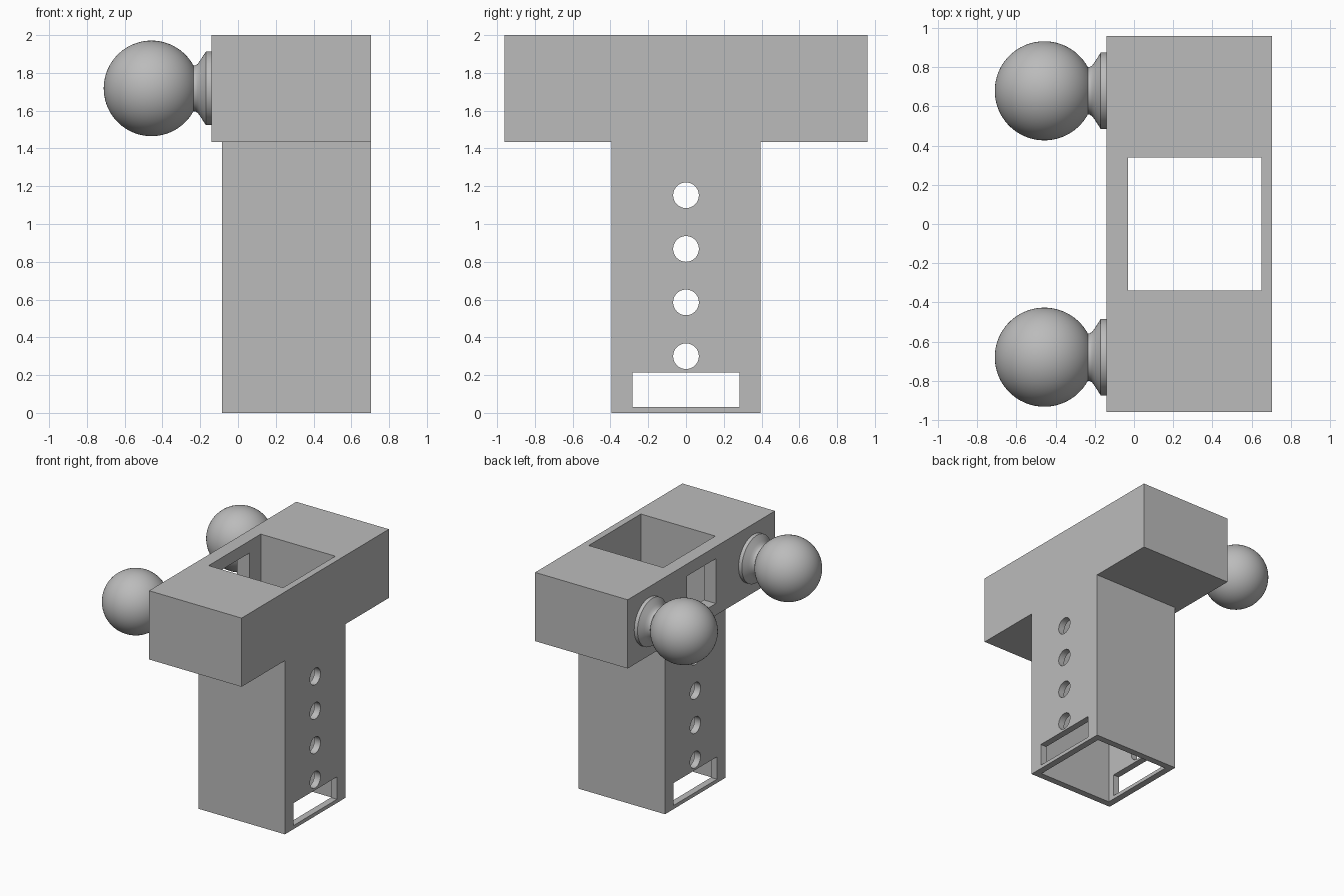
import bpy, bmesh, math
from mathutils import Matrix

cube = bpy.data.objects.get("Cube")
if cube:
    bpy.data.objects.remove(cube, do_unlink=True)

GREY = (0.5, 0.5, 0.5, 1)
mat = bpy.data.materials.new("plain grey")
mat.use_nodes = True
mat.diffuse_color = GREY
mat.node_tree.nodes["Principled BSDF"].inputs["Base Color"].default_value = GREY


def finish(name, bm):
    bmesh.ops.recalc_face_normals(bm, faces=bm.faces)
    mesh = bpy.data.meshes.new(name)
    bm.to_mesh(mesh)
    bm.free()
    mesh.materials.append(mat)
    ob = bpy.data.objects.new(name, mesh)
    bpy.context.collection.objects.link(ob)
    return ob


def box(name, x, y, z):
    """Box from (min, max) pairs."""
    bm = bmesh.new()
    size = [b - a for a, b in (x, y, z)]
    mid = [(a + b) / 2 for a, b in (x, y, z)]
    bmesh.ops.create_cube(bm, size=1, matrix=Matrix.Translation(mid) @ Matrix.Diagonal((*size, 1)))
    return finish(name, bm)


def rod(name, z, radius):
    """Horizontal cylinder along x through the whole shaft."""
    bm = bmesh.new()
    bmesh.ops.create_cone(bm, cap_ends=True, segments=48, radius1=radius, radius2=radius, depth=3,
                          matrix=Matrix.Translation((0, 0, z)) @ Matrix.Rotation(math.pi / 2, 4, 'Y'))
    return finish(name, bm)


def boolean(target, other, operation):
    mod = target.modifiers.new(other.name, 'BOOLEAN')
    mod.operation = operation
    mod.solver = 'EXACT'
    mod.object = other
    bpy.context.view_layer.objects.active = target
    bpy.ops.object.modifier_apply(modifier=mod.name)
    bpy.data.objects.remove(other, do_unlink=True)


# T-shaped body: crossbar joined to the shaft
body = box("body", (-0.14, 0.705), (-0.96, 0.96), (1.433, 2))
boolean(body, box("shaft", (-0.085, 0.705), (-0.395, 0.395), (0, 1.6)), 'UNION')

# Hollow core, bottom slot, crossbar window and row of holes
boolean(body, box("core", (-0.03, 0.65), (-0.34, 0.34), (-1, 3)), 'DIFFERENCE')
boolean(body, box("slot", (-1, 1), (-0.283, 0.283), (0.03, 0.215)), 'DIFFERENCE')
boolean(body, box("window", (-1, 0.3), (-0.19, 0.19), (1.53, 1.9)), 'DIFFERENCE')
for z in (0.3, 0.585, 0.868, 1.152):
    boolean(body, rod("hole", z, 0.068), 'DIFFERENCE')

# Ball studs: collar, flared neck and ball turned as one profile (x, radius)
CENTRE, R = -0.458, 0.253
profile = [(-0.14, 0), (-0.14, 0.195), (-0.17, 0.195), (-0.2, 0.148), (-0.214, 0.129),
           (-0.226, 0.122)]
start = math.asin(0.121 / R)
for i in range(33):
    a = start + (math.pi - start) * i / 32
    profile.append((CENTRE + R * math.cos(a), R * math.sin(a)))

for side, y in (("front", -0.68), ("back", 0.68)):
    bm = bmesh.new()
    verts = [bm.verts.new((x, r, 0)) for x, r in profile]
    edges = [bm.edges.new(pair) for pair in zip(verts, verts[1:])]
    bmesh.ops.spin(bm, geom=verts + edges, cent=(0, 0, 0), axis=(1, 0, 0),
                   angle=2 * math.pi, steps=64)
    bmesh.ops.remove_doubles(bm, verts=bm.verts, dist=0.0005)
    bmesh.ops.translate(bm, verts=bm.verts, vec=(0, y, 1.718))
    stud = finish(side + "_ball_stud", bm)
    bpy.ops.object.select_all(action='DESELECT')
    stud.select_set(True)
    bpy.context.view_layer.objects.active = stud
    bpy.ops.object.shade_smooth_by_angle(angle=math.radians(30))
